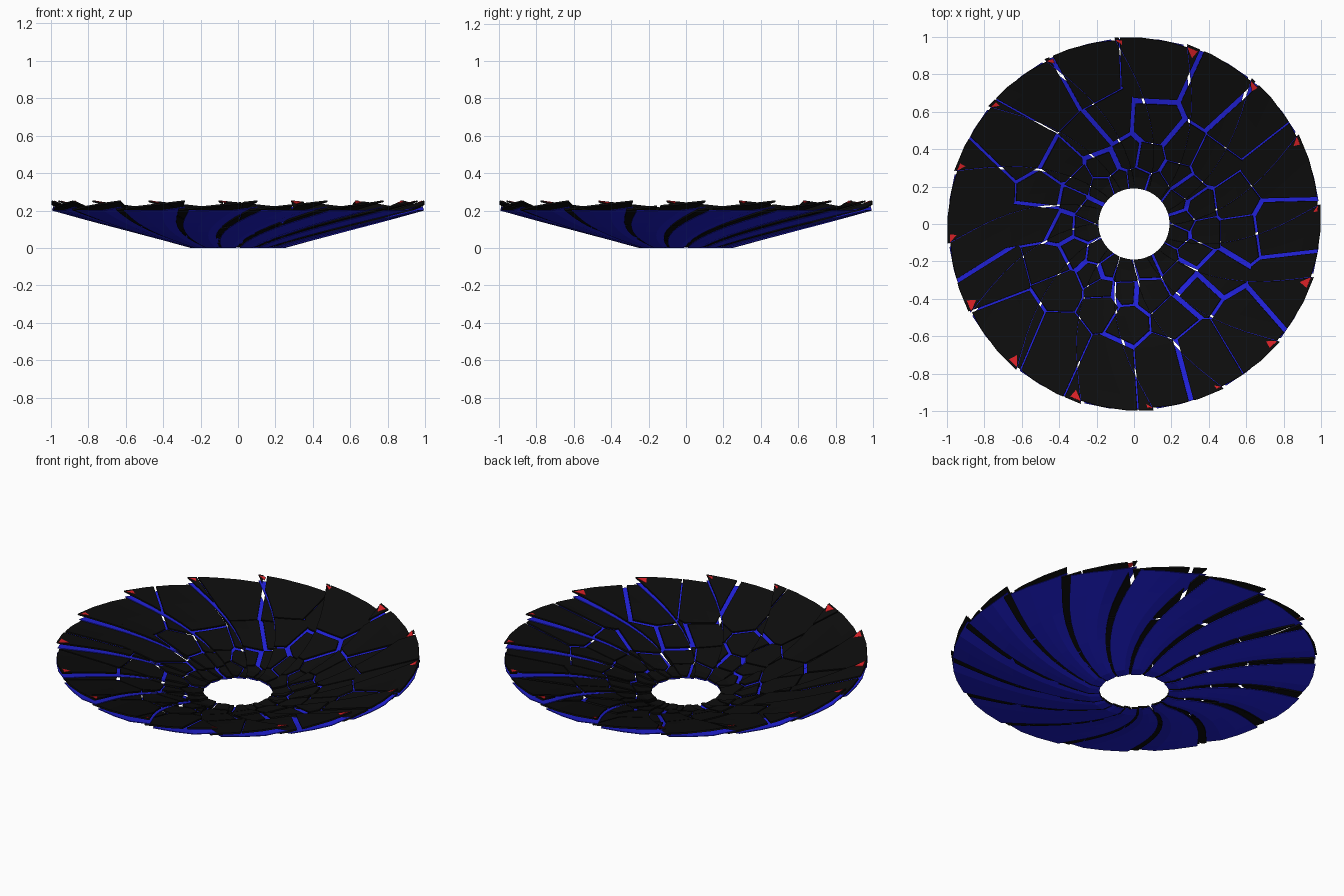
import bpy, bmesh, math, random
from mathutils import Vector

if "Cube" in bpy.data.objects:
    bpy.data.objects.remove(bpy.data.objects["Cube"])

random.seed(7)
N = 16
PITCH = math.tau / N
PHASE = math.radians(6)
SWIRL = math.radians(30)
R_IN, R_OUT = 0.19, 1.0


def material(name, col):
    m = bpy.data.materials.new(name)
    m.diffuse_color = (*col, 1)
    m.use_nodes = True
    m.node_tree.nodes["Principled BSDF"].inputs["Base Color"].default_value = m.diffuse_color
    return m


BLACK = material("black", (0.004, 0.004, 0.004))
BLUE = material("blue", (0.015, 0.015, 0.7))
RED = material("red", (0.7, 0.015, 0.02))


def cone(r):
    return 0.2 * max(0.0, (r - 0.25) / 0.75)


def point(k, u, t, rise, width, r_out):
    """Point on swirling blade k: u across (1 = raised edge), t from hub to rim."""
    r = R_IN + (r_out - R_IN) * t
    a = PHASE + PITCH * (k - (1 - u) * width) - SWIRL * max(0.0, 1 - t) ** 1.15
    return Vector((r * math.cos(a), r * math.sin(a), cone(r) + rise(u, t)))


def blade(bm, k, us, ts, rise, width, r_out):
    grid = [[bm.verts.new(point(k, u, t, rise, width, r_out(u))) for u in us] for t in ts]
    for i in range(len(ts) - 1):
        for j in range(len(us) - 1):
            bm.faces.new((grid[i][j], grid[i + 1][j], grid[i + 1][j + 1], grid[i][j + 1]))
    bm.normal_update()
    flip = [f for f in bm.faces if f.normal.z < 0]
    bmesh.ops.reverse_faces(bm, faces=flip)


def finish(bm, name, mat, thick, offset):
    me = bpy.data.meshes.new(name)
    bm.to_mesh(me)
    bm.free()
    me.materials.append(mat)
    ob = bpy.data.objects.new(name, me)
    bpy.context.collection.objects.link(ob)
    mod = ob.modifiers.new("thickness", "SOLIDIFY")
    mod.thickness = thick
    mod.offset = offset
    return ob


# Hub break at the flat bottom ring plus even steps to the rim
TS = [0] + [0.074 + 0.926 * i / 9 for i in range(9)] + [1.0]


# Blue swirling under-blades
def blue_rise(u, t):
    return (0.003 * u if u < 0.65 else 0.002 + 0.05 * (u - 0.65)) * (0.4 + 0.6 * t)


bm = bmesh.new()
for k in range(N):
    blade(bm, k, (0, 0.35, 0.65, 1), TS, blue_rise, 0.95, lambda u: 0.994)
finish(bm, "under_blades", BLUE, 0.004, 1)


# Black top blades, tilted and overlapping, cracked into cells
def top_rise(u, t):
    return 0.014 + (0.008 + 0.033 * t) * u


seeds = []
for r, n in ((0.25, 14), (0.36, 17), (0.51, 17), (0.79, 18)):
    start = random.random()
    for i in range(n):
        a = (i + start + random.uniform(-0.3, 0.3)) * math.tau / n
        q = r * random.uniform(0.9, 1.1)
        seeds.append(Vector((q * math.cos(a), q * math.sin(a), 0)))

gaps = {}


def gap(i, j):
    key = (min(i, j), max(i, j))
    if key not in gaps:
        gaps[key] = 0.006 + 0.024 * random.random() ** 2
    return gaps[key]


near = [sorted((j for j in range(len(seeds)) if j != i),
               key=lambda j: (seeds[j] - s).length)[:12] for i, s in enumerate(seeds)]

plates = bmesh.new()
for k in range(N):
    src = bmesh.new()
    blade(src, k, (0, 0.33, 0.67, 1), TS, top_rise, 1.1, lambda u: 0.985 + 0.015 * u)
    cells = set()
    for f in src.faces:
        for p in [v.co for v in f.verts] + [f.calc_center_median()]:
            flat = Vector((p.x, p.y, 0))
            cells.add(min(range(len(seeds)), key=lambda i: (seeds[i] - flat).length_squared))
    for i in sorted(cells):
        cell = src.copy()
        for j in near[i]:
            d = (seeds[j] - seeds[i]).normalized()
            mid = (seeds[i] + seeds[j]) / 2 - d * gap(i, j) / 2
            bmesh.ops.bisect_plane(cell, geom=cell.verts[:] + cell.edges[:] + cell.faces[:],
                                   plane_co=mid, plane_no=d, clear_outer=True)
        tmp = bpy.data.meshes.new("tmp")
        cell.to_mesh(tmp)
        cell.free()
        plates.from_mesh(tmp)
        bpy.data.meshes.remove(tmp)
    src.free()
finish(plates, "cracked_plates", BLACK, 0.009, -1)

# Red chips at the raised rim corners
bm = bmesh.new()
for k in range(N):
    size = random.uniform(0.4, 1.0)
    tri = [(1.0, 0.985), (1 - 0.15 * size, 0.98), (0.95, 0.98 - 0.06 * size)]
    bm.faces.new([bm.verts.new(point(k, u, t, lambda a, b: top_rise(a, b) + 0.001, 1.1, 1.0))
                  for u, t in tri])
bmesh.ops.recalc_face_normals(bm, faces=bm.faces)
finish(bm, "rim_chips", RED, 0.003, 0)
